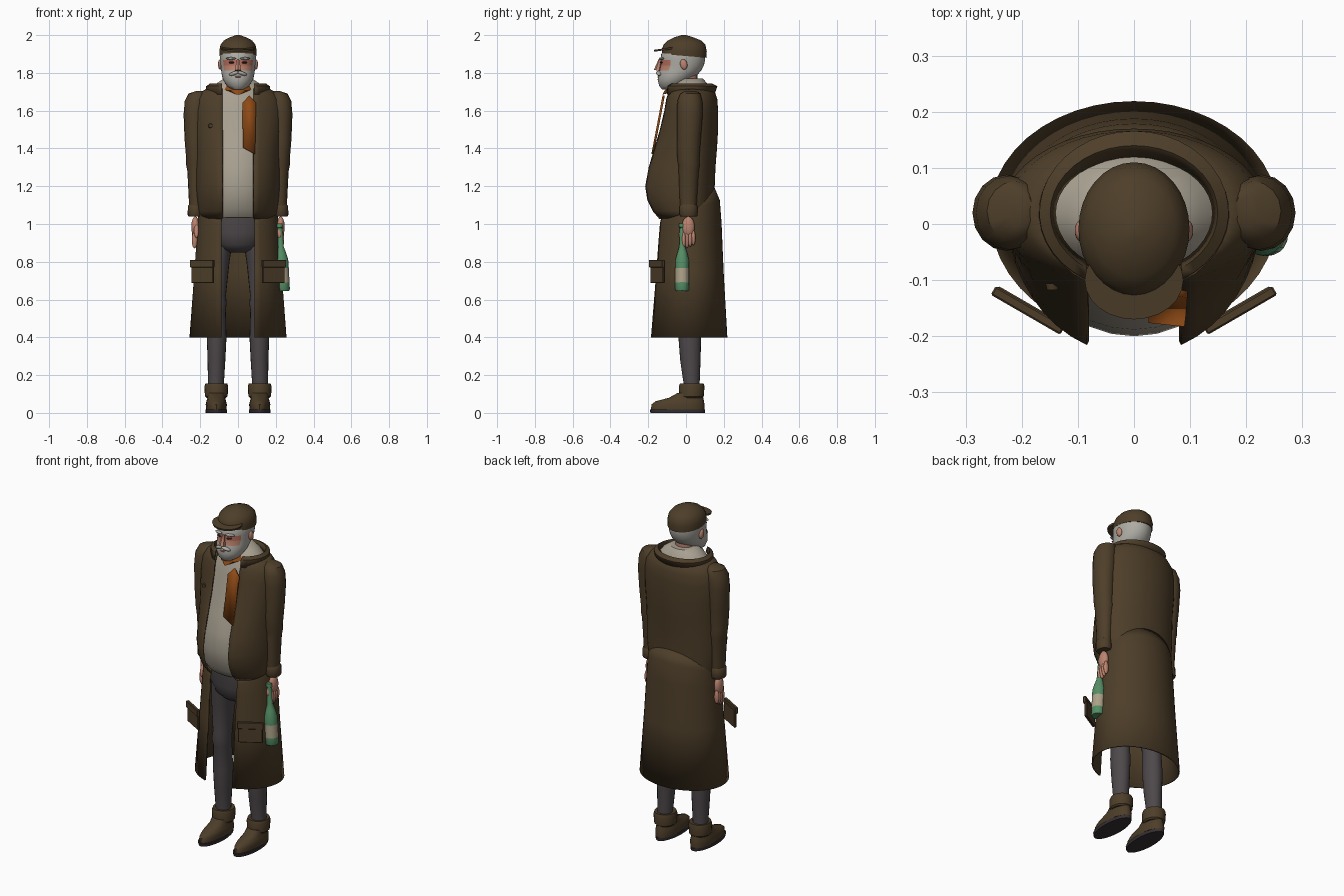
import bpy, bmesh, math
from mathutils import Vector, Matrix


def mat(name, c):
    m = bpy.data.materials.new(name)
    m.diffuse_color = (*c, 1)
    return m


COAT = mat("brown_cloth", (0.075, 0.048, 0.022))
SHIRT = mat("pale_shirt", (0.40, 0.36, 0.29))
HAIR = mat("grey_hair", (0.42, 0.41, 0.37))
TROUSER = mat("dark_grey", (0.075, 0.064, 0.067))
ORANGE = mat("orange_cloth", (0.27, 0.068, 0.008))
GLASS = mat("green_glass", (0.09, 0.27, 0.13))
LABEL = mat("beige_label", (0.42, 0.36, 0.25))
SKIN = mat("skin", (0.50, 0.23, 0.16))
SOLE = mat("dark_sole", (0.035, 0.028, 0.03))
BLUSH = mat("red_skin", (0.45, 0.15, 0.10))


def finish(name, bm, mats, thick=0, angle=40):
    bmesh.ops.recalc_face_normals(bm, faces=bm.faces)
    me = bpy.data.meshes.new(name)
    bm.to_mesh(me)
    bm.free()
    ob = bpy.data.objects.new(name, me)
    bpy.context.collection.objects.link(ob)
    for m in (mats if isinstance(mats, list) else [mats]):
        me.materials.append(m)
    bpy.ops.object.select_all(action='DESELECT')
    ob.select_set(True)
    bpy.context.view_layer.objects.active = ob
    bpy.ops.object.shade_smooth_by_angle(angle=math.radians(angle))
    if thick:
        mod = ob.modifiers.new("thickness", 'SOLIDIFY')
        mod.thickness, mod.offset = thick, 0
    return ob


def loft(name, rows, mats, cx=0, cy=None, gap=0, n=32, thick=0, rule=None, xf=None, angle=40):
    """Rows are (z, half width, front y, back y, optional rise at back, optional x).
    A gap leaves the front open between -gap and gap."""
    bm = bmesh.new()
    rings = []
    for z, rx, yf, yb, *more in rows:
        rise = more[0] if more else 0
        ox = more[1] if len(more) > 1 else cx
        c = (yf + yb) / 2 if cy is None else cy
        t0 = math.asin(gap / rx) if gap else 0
        ring = []
        for i in range(n + 1 if gap else n):
            t = t0 + (2 * math.pi - 2 * t0) * i / n
            k = math.cos(t)
            y = c - (c - yf) * k if k > 0 else c - (yb - c) * k
            ring.append(bm.verts.new((ox + rx * math.sin(t), y, z + rise * (1 - k) / 2)))
        rings.append(ring)
    for a, b in zip(rings, rings[1:]):
        for i in range(n):
            j = i + 1 if gap else (i + 1) % n
            bm.faces.new((a[i], a[j], b[j], b[i]))
    if not gap:
        bm.faces.new(rings[0])
        bm.faces.new(rings[-1])
    if rule:
        for f in bm.faces:
            f.material_index = rule(f.calc_center_median())
    if xf:
        bm.transform(xf)
    return finish(name, bm, mats, thick, angle)


def tube(name, rows, mats, **kw):
    """Rows are (z, x, y, x radius, y radius)."""
    return loft(name, [(z, rx, y - ry, y + ry, 0, x) for z, x, y, rx, ry in rows], mats, **kw)


def blob(name, loc, size, m, rot=(0, 0, 0)):
    bm = bmesh.new()
    bmesh.ops.create_uvsphere(bm, u_segments=14, v_segments=9, radius=1)
    ob = finish(name, bm, m)
    ob.location, ob.scale, ob.rotation_euler = loc, size, rot
    return ob


def box(name, loc, size, m, rot=(0, 0, 0)):
    bm = bmesh.new()
    bmesh.ops.create_cube(bm, size=1)
    bmesh.ops.scale(bm, vec=size, verts=bm.verts)
    bmesh.ops.bevel(bm, geom=bm.edges[:], offset=0.003, segments=1, affect='EDGES')
    ob = finish(name, bm, m, angle=20)
    ob.location, ob.rotation_euler = loc, rot
    return ob


# Coat: bulging upper part, long skirt, turned collar
loft("coat_body", [(1.03, .198, -.155, .145), (1.07, .208, -.19, .147), (1.13, .216, -.22, .148),
                   (1.2, .222, -.23, .148), (1.3, .222, -.21, .152), (1.4, .222, -.178, .16),
                   (1.5, .23, -.145, .166), (1.6, .232, -.12, .166), (1.66, .222, -.11, .162),
                   (1.695, .195, -.1, .15), (1.715, .16, -.09, .13)],
     COAT, cy=.02, gap=.082, n=40, thick=.008)
loft("coat_skirt", [(1.03, .198, -.142, .148, .16), (1.0, .206, -.15, .175, .125), (.93, .212, -.156, .184, .08),
                    (.75, .227, -.168, .195), (.4, .253, -.195, .215)],
     COAT, cy=.02, gap=.088, n=40, thick=.008)
loft("coat_collar", [(1.715, .142, -.09, .12, .01), (1.74, .15, -.1, .14), (1.728, .166, -.115, .163),
                     (1.685, .168, -.118, .148)], COAT, cy=.02, gap=.085, thick=.006)

# Shirt, with a high neck
loft("shirt", [(1.035, .185, -.14, .13), (1.08, .195, -.178, .135), (1.2, .205, -.2, .135), (1.3, .205, -.188, .14),
               (1.4, .205, -.16, .145), (1.5, .21, -.13, .15), (1.62, .205, -.105, .145), (1.7, .155, -.085, .13),
               (1.74, .12, -.065, .115), (1.77, .075, -.04, .09)], SHIRT, cy=.02)

# Neckerchief and hanging scarf end
loft("neckerchief", [(1.685, .03, -.125, .05, .04), (1.705, .08, -.115, .06, .02), (1.735, .07, -.085, .06, .02)],
     ORANGE)
bm = bmesh.new()
f = bm.faces.new([bm.verts.new((x, -.122 - (1.66 - z) * .19, z)) for x, z in
                  ((.06, 1.68), (.095, 1.64), (.093, 1.5), (.09, 1.37), (.026, 1.405), (.024, 1.64))])
finish("scarf_end", bm, ORANGE, thick=.012)

# Button
bm = bmesh.new()
bmesh.ops.create_cone(bm, cap_ends=True, segments=12, radius1=.013, radius2=.01, depth=.012,
                      matrix=Matrix.Translation((-.145, -.112, 1.52)) @ Matrix.Rotation(math.pi / 2, 4, 'X'))
finish("coat_button", bm, COAT)

# Trousers
loft("trouser_seat", [(1.06, .17, -.12, .13), (.95, .165, -.12, .13), (.89, .13, -.105, .11),
                      (.862, .09, -.08, .08), (.85, .05, -.04, .05)], TROUSER)

for s, side in ((1, "left"), (-1, "right")):
    tube(side + "_trouser_leg", [(.96, .09 * s, .01, .07, .09), (.8, .105 * s, .015, .06, .078),
                                 (.62, .112 * s, .015, .048, .062), (.58, .112 * s, .008, .052, .062),
                                 (.54, .112 * s, .015, .047, .058), (.4, .113 * s, .02, .052, .06),
                                 (.28, .114 * s, .023, .047, .054), (.15, .117 * s, .03, .042, .042),
                                 (.08, .117 * s, .03, .045, .045)], TROUSER, n=20)
    # Boots
    loft(side + "_boot_sole", [(0, .056, -.188, .1), (.018, .058, -.192, .102)], SOLE, cx=.115 * s, n=24)
    loft(side + "_boot", [(.018, .054, -.185, .098), (.045, .056, -.183, .098), (.062, .052, -.16, .095),
                          (.08, .047, -.09, .092), (.105, .045, -.045, .085)], COAT, cx=.115 * s, cy=0, n=24)
    loft(side + "_boot_cuff", [(.08, .052, -.025, .085), (.088, .06, -.036, .094), (.14, .063, -.038, .098),
                               (.155, .058, -.032, .093), (.152, .045, -.015, .078)], COAT, cx=.115 * s, n=20)
    # Sleeves and cuffs
    tube(side + "_sleeve", [(1.705, .2 * s, .025, .02, .03), (1.69, .212 * s, .023, .05, .053),
                            (1.65, .222 * s, .02, .06, .066), (1.58, .227 * s, .02, .061, .068),
                            (1.45, .227 * s, .015, .056, .063), (1.34, .224 * s, .012, .05, .058),
                            (1.31, .222 * s, .016, .052, .056), (1.28, .222 * s, .014, .046, .053),
                            (1.08, .222 * s, .012, .036, .043)], COAT, n=16)
    tube(side + "_cuff", [(1.04, .226 * s, .014, .036, .042), (1.05, .226 * s, .014, .041, .048),
                          (1.095, .225 * s, .013, .04, .047), (1.105, .224 * s, .013, .034, .04)], COAT, n=16)
    # Hands
    blob(side + "_palm", (.226 * s, .012, .985), (.022, .034, .055), SKIN)
    for i in range(4):
        blob(f"{side}_finger_{i + 1}", (.23 * s, -.012 + i * .017, .915 + .004 * i),
             (.015, .0115, .048 - .004 * abs(i - 1)), SKIN)
    blob(side + "_thumb", (.22 * s, -.02, .965), (.013, .013, .04), SKIN, (-.3, 0, 0))
    # Slanted skirt pockets with flaps
    turn = math.radians(30) * s
    box(side + "_pocket", (.187 * s, -.15, .74), (.135, .014, .105), COAT, (0, 0, turn))
    box(side + "_pocket_flap", (.189 * s, -.154, .79), (.143, .018, .04), COAT, (0, 0, turn))
    # Ears, eyes and brows
    blob(side + "_ear", (.094 * s, -.012, 1.845), (.012, .019, .028), SKIN, (.2, 0, 0))
    box(side + "_eye", (.034 * s, -.131, 1.855), (.028, .01, .008), SOLE, (0, 0, .3 * s))
    blob(side + "_brow", (.037 * s, -.13, 1.876), (.028, .011, .007), HAIR, (0, 0, .35 * s))
    blob(side + "_moustache", (.022 * s, -.145, 1.797), (.027, .013, .01), HAIR, (0, .3 * s, .3 * s))

# Head: skin only in a band across the front of the face and on the nape
loft("head", [(1.712, .03, -.125, -.05), (1.73, .058, -.142, -.02), (1.765, .08, -.15, .03), (1.795, .087, -.146, .065),
              (1.812, .089, -.14, .08), (1.84, .092, -.134, .095), (1.868, .095, -.134, .101), (1.9, .096, -.131, .102),
              (1.93, .09, -.11, .095)], [HAIR, SKIN, BLUSH],
     rule=lambda p: (2 if p.z > 1.84 else 1) if 1.81 < p.z < 1.872 and p.y < -.085 else 0)
tube("neck", [(1.7, 0, .0, .055, .06), (1.8, 0, .005, .055, .055)], SKIN, n=20)
box("mouth", (0, -.147, 1.779), (.03, .01, .007), BLUSH)
bm = bmesh.new()
bmesh.ops.create_cone(bm, cap_ends=True, segments=6, radius1=.019, radius2=.008, depth=.062,
                      matrix=Matrix.Translation((0, -.144, 1.842)) @ Matrix.Rotation(-.25, 4, 'X'))
finish("nose", bm, SKIN)

# Cap and brim
loft("cap", [(1.902, .092, -.12, .1, -.02), (1.9, .098, -.128, .108, -.02), (1.925, .099, -.128, .11, -.01),
             (1.95, .092, -.118, .102), (1.972, .074, -.095, .08), (1.988, .045, -.062, .04), (2.0, .01, -.025, .0)],
     COAT)
loft("cap_brim", [(1.912, .086, -.168, -.03, .02), (1.922, .088, -.17, -.03, .02)], COAT, n=24)

# Bottle held in the left hand, leaning slightly outwards
lean = Matrix.Translation((.238, -.02, .645)) @ Matrix.Rotation(-.05, 4, 'Y')
tube("bottle", [(z, 0, 0, r, r) for z, r in ((0, .033), (.008, .037), (.045, .037), (.12, .037), (.165, .036),
                                             (.2, .027), (.235, .016), (.335, .013), (.338, .017), (.358, .016))],
     [GLASS, LABEL], n=20, xf=lean, rule=lambda p: 1 if .046 < p.z < .119 else 0)
